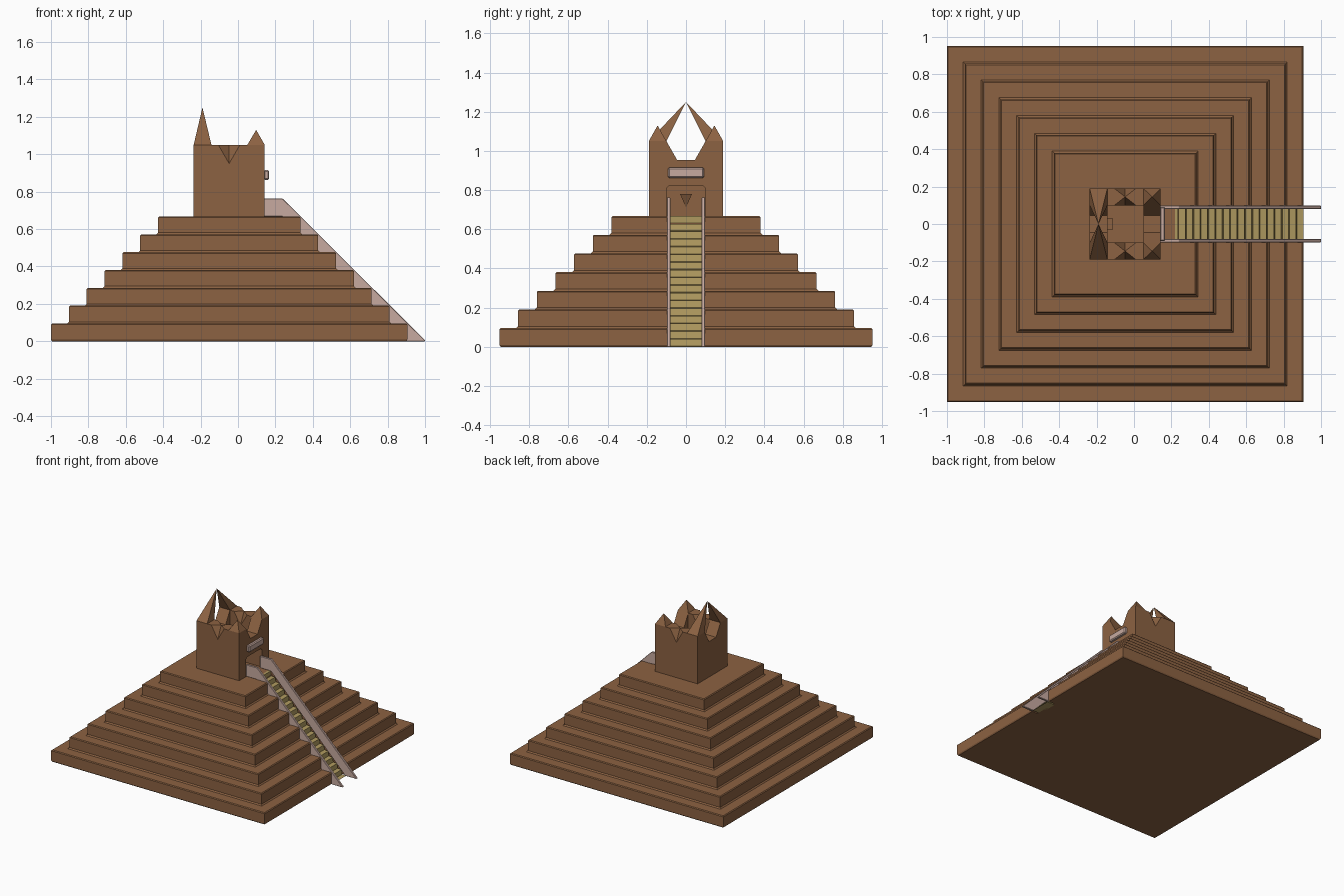
import bpy, bmesh
from mathutils import Vector

if "Cube" in bpy.data.objects:
    bpy.data.objects.remove(bpy.data.objects["Cube"])


def material(name, rgb):
    m = bpy.data.materials.new(name)
    m.diffuse_color = (*rgb, 1)
    m.use_nodes = True
    m.node_tree.nodes["Principled BSDF"].inputs["Base Color"].default_value = m.diffuse_color
    return m


BROWN = material("brown_brick", (0.262, 0.122, 0.054))
PINK = material("pale_stone", (0.57, 0.40, 0.35))
KHAKI = material("khaki_step", (0.43, 0.32, 0.115))


def make(name, verts, faces, mat, bevel=0.0):
    bm = bmesh.new()
    vs = [bm.verts.new(v) for v in verts]
    for f in faces:
        bm.faces.new([vs[i] for i in f])
    bmesh.ops.recalc_face_normals(bm, faces=bm.faces)
    me = bpy.data.meshes.new(name)
    bm.to_mesh(me)
    bm.free()
    me.materials.append(mat)
    ob = bpy.data.objects.new(name, me)
    bpy.context.collection.objects.link(ob)
    if bevel:
        b = ob.modifiers.new("bevel", "BEVEL")
        b.width, b.segments = bevel, 1
    return ob


def prism(name, pts, lo, hi, axis, mat, bevel=0.0):
    """Extrude a profile along x (points are y,z) or along y (points are x,z)."""
    n = len(pts)
    at = (lambda p, d: (d, p[0], p[1])) if axis == "x" else (lambda p, d: (p[0], d, p[1]))
    verts = [at(p, d) for d in (lo, hi) for p in pts]
    faces = [list(range(n)), list(range(2 * n - 1, n - 1, -1))]
    faces += [[i, (i + 1) % n, n + (i + 1) % n, n + i] for i in range(n)]
    return make(name, verts, faces, mat, bevel)


def box(name, x0, x1, y0, y1, z0, z1, mat, bevel=0.0):
    return prism(name, [(x0, z0), (x1, z0), (x1, z1), (x0, z1)], y0, y1, "y", mat, bevel)


# Stepped pyramid: stacked square rings with chamfered rims and feet
CX, STEP, TIERS = -0.0475, 0.0953, 7
TOP = STEP * TIERS
rings = []
for i in range(TIERS):
    w, z = 0.9525 - STEP * i, STEP * i
    foot = -0.006 if i == 0 else 0.009
    rings += [(w + foot, z), (w, z + 0.009), (w, z + STEP - 0.006), (w - 0.006, z + STEP)]
corners = [(-1, -1), (1, -1), (1, 1), (-1, 1)]
verts = [(CX + sx * w, sy * w, z) for w, z in rings for sx, sy in corners]
faces = [[0, 1, 2, 3], [len(verts) - 4 + k for k in range(4)]]
for r in range(len(rings) - 1):
    faces += [[4 * r + k, 4 * r + (k + 1) % 4, 4 * r + 4 + (k + 1) % 4, 4 * r + 4 + k]
              for k in range(4)]
pyramid = make("stepped_pyramid", verts, faces, BROWN)

# Sloping channel cut for the staircase
cutter = prism("stair_channel_cutter", [(0.22, TOP - 0.02), (0.22, 0.9), (1.2, 0.9), (1.2, -0.3),
               (0.9, -0.3), (0.86, -0.01)], -0.095, 0.095, "y", BROWN)
cutter.hide_render = True
cutter.hide_set(True)
cut = pyramid.modifiers.new("channel", "BOOLEAN")
cut.object, cut.operation, cut.solver = cutter, "DIFFERENCE", "EXACT"

# Staircase: one stepped profile
N, X0, X1 = 17, 0.235, 0.905
run, rise = (X1 - X0) / N, TOP / N
stairs = [(X1, 0), (X1 - 0.07, 0), (0.215, TOP - 0.06), (0.215, TOP)]
for i in range(N):
    x, z = X0 + run * i, TOP - rise * i
    stairs += [(x, z), (x + 0.006, z - rise + 0.004)] if i else [(x, z), (x, z - rise)]
    stairs.append((x + run, z - rise)) if i == N - 1 else None
stairs = [p for p in stairs if p != (X1, 0)]
stairs[-1] = (X1, 0.0)
prism("stairs", stairs, -0.083, 0.083, "y", KHAKI)

# Side rails
rail = [(0.14, TOP), (0.14, 0.762), (0.24, 0.762), (1.0, 0.005), (1.0, 0.0),
        (0.90, 0.0), (0.235, TOP)]
for s, side in ((-1, "near"), (1, "far")):
    prism("rail_" + side, rail, s * 0.089 - 0.009, s * 0.089 + 0.009, "y", PINK, 0.003)

# Tower walls: a notched rear wall and a front wall with a doorway
XA, XB, XC, XD = -0.237, -0.142, 0.05, 0.143
crown = [(0.19, 1.05), (0.1, 1.05), (0.045, 0.953), (-0.045, 0.953), (-0.1, 1.05), (-0.19, 1.05)]
base = TOP - 0.005
prism("tower_back_wall", [(-0.19, base), (0.19, base)] + crown, XA, XB, "x", BROWN)
door = [(-0.19, base), (-0.1, base), (-0.1, 0.808), (-0.09, 0.82), (0.09, 0.82),
        (0.1, 0.808), (0.1, base), (0.19, base)]
prism("tower_door_wall", door + crown, XC, XD, "x", BROWN)

# Tower side walls: V cuts on both faces meeting at a level middle ridge
for s, side in ((-1, "near"), (1, "far")):
    out = [(XB, base), (XC, base), (XC, 1.05), (0.01, 1.05), (CX, 0.95), (-0.105, 1.05), (XB, 1.05)]
    verts = [(x, s * y, z) for y in (0.19, 0.1) for x, z in out]
    verts += [(CX, s * 0.145, 1.05)]
    n, mid = 7, 14
    faces = [list(range(n)), list(range(2 * n - 1, n - 1, -1)),
             [0, 1, n + 1, n], [1, 2, n + 2, n + 1], [0, 6, n + 6, n]]
    faces += [[i, i + 1, mid] for o in (0, n) for i in range(o + 2, o + 6)]
    faces += [[2, n + 2, mid], [6, n + 6, mid]]
    make("tower_side_wall_" + side, verts, faces, BROWN)


# Corner spikes: upright by the door, leaning to a shared tip at the back
def spike(name, x0, x1, y0, y1, tip):
    z = 1.05
    make(name, [(x0, y0, z), (x1, y0, z), (x1, y1, z), (x0, y1, z), tip],
         [[0, 1, 2, 3], [0, 1, 4], [1, 2, 4], [2, 3, 4], [3, 0, 4]], BROWN)


for s, side in ((-1, "near"), (1, "far")):
    spike("back_spike_" + side, XA, XB, s * 0.1, s * 0.19, (-0.19, 0, 1.25))
    spike("door_spike_" + side, XC, XD, s * 0.1, s * 0.19, (0.097, s * 0.145, 1.13))

# Pointed bracket inside the doorway
make("inner_bracket", [(XB, -0.03, 0.78), (XB, 0.03, 0.78), (XB + 0.03, 0.03, 0.78),
     (XB + 0.03, -0.03, 0.78), (XB, 0, 0.71)],
     [[0, 1, 2, 3], [0, 1, 4], [1, 2, 4], [2, 3, 4], [3, 0, 4]], BROWN)

# Plaque above the doorway
box("door_plaque", XD - 0.005, 0.167, -0.092, 0.092, 0.862, 0.915, PINK, 0.007)
